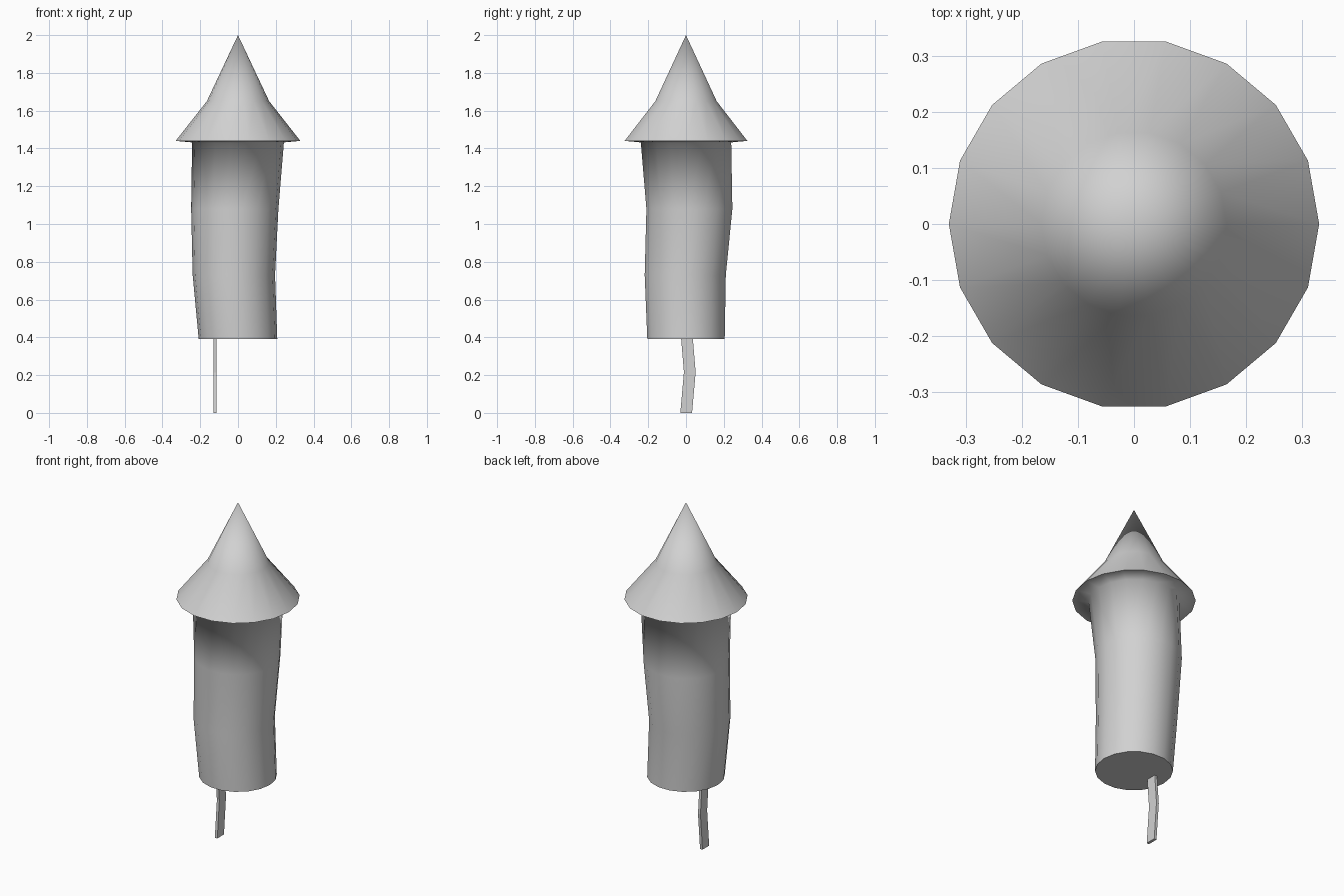
import bpy, bmesh
from math import cos, sin, tau

SIDES = 18

cube = bpy.data.objects.get("Cube")
if cube:
    bpy.data.objects.remove(cube, do_unlink=True)

grey = bpy.data.materials.new("plain_grey")
grey.use_nodes = True
colour = (0.64, 0.64, 0.64, 1)
grey.diffuse_color = colour
grey.node_tree.nodes["Principled BSDF"].inputs["Base Color"].default_value = colour


def add_object(name, bm):
    bmesh.ops.recalc_face_normals(bm, faces=bm.faces)
    mesh = bpy.data.meshes.new(name)
    bm.to_mesh(mesh)
    bm.free()
    mesh.materials.append(grey)
    obj = bpy.data.objects.new(name, mesh)
    bpy.context.collection.objects.link(obj)
    return obj


def ring(bm, x, y, z, radius):
    return [bm.verts.new((x + radius * cos(tau * i / SIDES),
                          y + radius * sin(tau * i / SIDES), z))
            for i in range(SIDES)]


def bridge(bm, lower, upper, smooth=True):
    n = len(lower)
    for i in range(n):
        j = (i + 1) % n
        face = bm.faces.new((lower[i], lower[j], upper[j], upper[i]))
        face.smooth = smooth


# Nose cone: flared skirt rising to a point
bm = bmesh.new()
rim = ring(bm, 0, 0, 1.44, 0.33)
waist = ring(bm, 0, 0, 1.65, 0.165)
bridge(bm, rim, waist)
tip = bm.verts.new((0, 0, 2))
for i in range(SIDES):
    bm.faces.new((waist[i], waist[(i + 1) % SIDES], tip)).smooth = True
add_object("nose_cone", bm)

# Bent body tube, continuing smoothly into the underside of the skirt
bm = bmesh.new()
sections = [(0, 0, 0.39, 0.208), (-0.022, -0.004, 0.73, 0.218),
            (-0.017, 0.018, 1.08, 0.231), (0, 0, 1.432, 0.243),
            (0, 0, 1.44, 0.33)]
rings = [ring(bm, *s) for s in sections]
for lower, upper in zip(rings, rings[1:]):
    bridge(bm, lower, upper)
# Flat bottom cap with a crisp edge
cap = bm.faces.new(rings[0])
for edge in cap.edges:
    edge.smooth = False
add_object("body_tube", bm)

# Thin bent fuse hanging off centre
bm = bmesh.new()
loops = []
for y, z in [(0.001, 0), (0.02, 0.215), (0.005, 0.395)]:
    loops.append([bm.verts.new((-0.122 + dx * 0.008, y + dy * 0.031, z))
                  for dx, dy in [(-1, -1), (1, -1), (1, 1), (-1, 1)]])
for lower, upper in zip(loops, loops[1:]):
    bridge(bm, lower, upper, smooth=False)
bm.faces.new(loops[0])
bm.faces.new(loops[-1])
add_object("fuse", bm)
